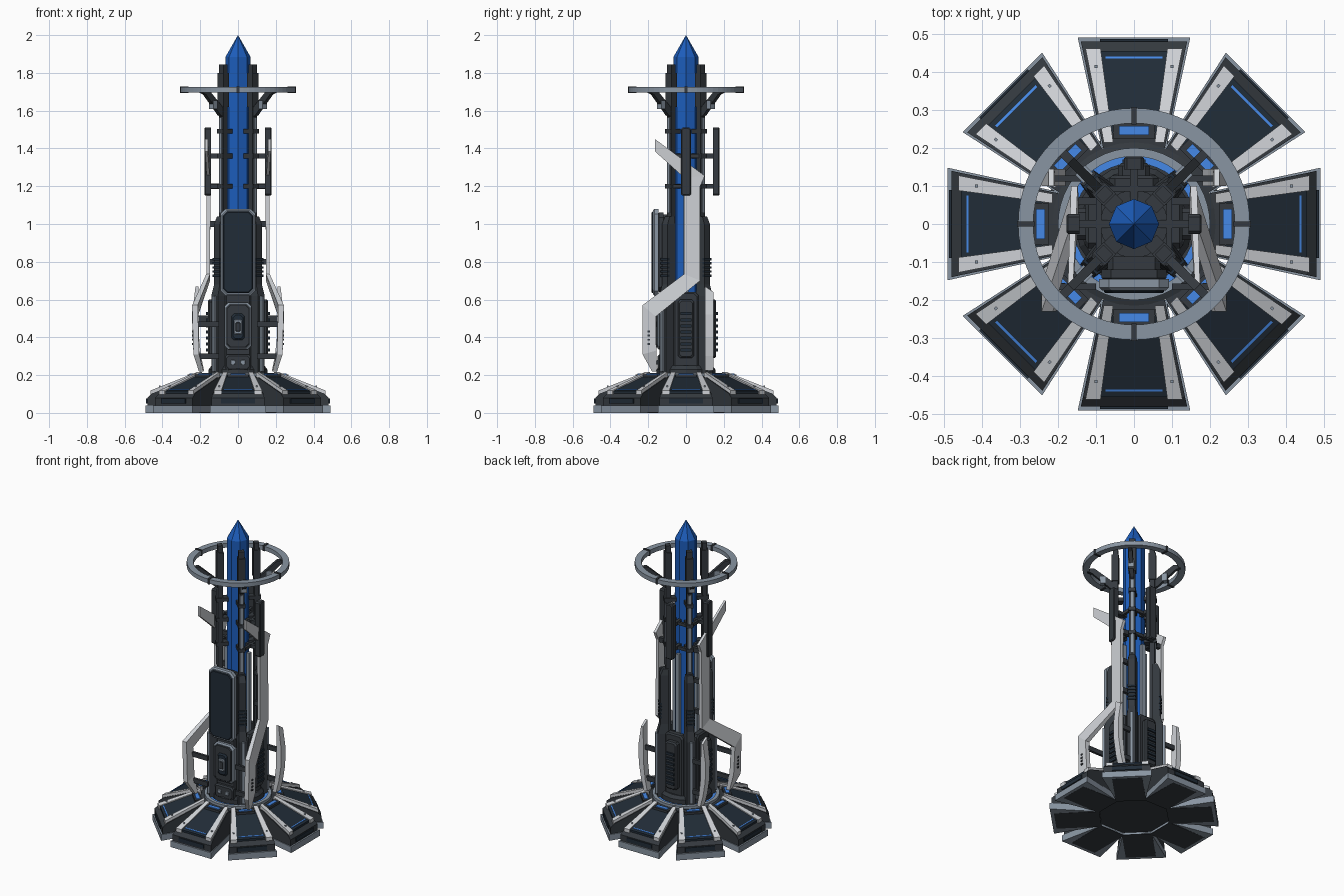
import bpy, bmesh, math
from mathutils import Matrix, Vector

if "Cube" in bpy.data.objects:
    bpy.data.objects.remove(bpy.data.objects["Cube"])

def mat(name, c):
    m = bpy.data.materials.new(name)
    m.diffuse_color = (*c, 1)
    m.use_nodes = True
    m.node_tree.nodes["Principled BSDF"].inputs["Base Color"].default_value = m.diffuse_color
    return m

DARK = mat("dark_metal", (.035, .042, .05))
NAVY = mat("navy_panel", (.015, .025, .038))
BLUE = mat("crystal_blue", (.012, .11, .5))
GLOW = mat("glow_blue", (.06, .25, .8))
WHITE = mat("white_armour", (.62, .64, .67))
STEEL = mat("steel_trim", (.25, .3, .36))

def loft(name, rings, m, ang=0, closed=False):
    """Skin through point rings; local x points outward and is turned by ang degrees."""
    bm = bmesh.new()
    rot = Matrix.Rotation(math.radians(ang), 3, 'Z')
    vs = [[bm.verts.new(rot @ Vector(p)) for p in r] for r in rings]
    n = len(rings[0])
    pairs = list(zip(vs, vs[1:])) + ([(vs[-1], vs[0])] if closed else [])
    for a, b in pairs:
        for i in range(n):
            j = (i + 1) % n
            bm.faces.new((a[i], a[j], b[j], b[i]))
    if not closed:
        bm.faces.new(vs[0])
        bm.faces.new(vs[-1])
    bmesh.ops.recalc_face_normals(bm, faces=bm.faces)
    me = bpy.data.meshes.new(name)
    bm.to_mesh(me)
    bm.free()
    me.materials.append(m)
    ob = bpy.data.objects.new(name, me)
    bpy.context.collection.objects.link(ob)
    return ob

def box(name, x, y, z, m, ang=0):
    return loft(name, [[(x[0], y[0], k), (x[1], y[0], k), (x[1], y[1], k), (x[0], y[1], k)] for k in z], m, ang)

def lathe(name, prof, m, n=8, z_rings=True):
    """Solid of revolution: stacked rings, or a closed hoop when z_rings is False."""
    angs = [2 * math.pi * i / n for i in range(n)]
    if z_rings:
        return loft(name, [[(r * math.cos(a), r * math.sin(a), z) for a in angs] for r, z in prof], m)
    return loft(name, [[(r * math.cos(a), r * math.sin(a), z) for r, z in prof] for a in angs], m, closed=True)

def panel(name, w, z0, z1, c, x0, x1, m, ang, bev=.008):
    """Chamfered upright panel facing outward, with a bevelled front edge."""
    def ring(x, d):
        a, b, t = w - d, z0 + d, z1 - d
        return [(x, -a, b + c), (x, -a + c, b), (x, a - c, b), (x, a, b + c),
                (x, a, t - c), (x, a - c, t), (x, -a + c, t), (x, -a, t - c)]
    return loft(name, [ring(x0, 0), ring(x1 - bev, 0), ring(x1, bev)], m, ang)

def half_w(r): return .0415 + .2172 * r          # foot half width at radius r
def slope(r): return .2 - (r - .24) * .085 / .215   # foot top height at radius r

def slab(name, r0, r1, u0, u1, lo, hi, m, ang):
    """Strip lying on the sloping foot top."""
    rings = []
    for r in (r0, r1):
        a, b, z = u0 * half_w(r), u1 * half_w(r), slope(r)
        rings.append([(r, a, z + lo), (r, b, z + lo), (r, b, z + hi), (r, a, z + hi)])
    return loft(name, rings, m, ang)

# Eight feet
for i in range(8):
    a = 45 * i - 90
    def ring(r, zs, k): return [(r, s * (half_w(r) - k), z) for s, z in ((-1, zs[0]), (1, zs[0]), (1, zs[1]), (-1, zs[1]))]
    loft(f"foot_plate_{i}", [ring(.2, (.003, .04), 0), ring(.49, (0, .04), 0)], STEEL, a)
    box(f"foot_underside_{i}", (.2, .47), (-.09, .09), (0, .01), DARK, a)
    loft(f"foot_body_{i}", [ring(.18, (.03, .188), .004), ring(.24, (.03, .188), .004),
                            ring(.455, (.03, .103), .006), ring(.48, (.03, .08), .006)], DARK, a)
    slab(f"foot_panel_{i}", .24, .455, -.62, .62, -.015, .001, NAVY, a)
    for s in (-1, 1):
        slab(f"foot_rail_{i}", .215, .462, s * .62, s * .9, -.02, .007, WHITE, a)
        box(f"foot_bolt_{i}", (.41, .418), (s * .1 - .004, s * .1 + .004), (.13, .145), STEEL, a)
    slab(f"foot_light_{i}", .435, .441, -.55, .55, -.01, .004, GLOW, a)
    box(f"foot_front_grille_{i}", (.47, .486), (-.09, .09), (.05, .075), NAVY, a)
    box(f"foot_lamp_housing_{i}", (.225, .268), (-.055, .055), (.17, .204), DARK, a)
    box(f"foot_lamp_{i}", (.234, .258), (-.04, .04), (.2, .209), GLOW, a)

# Hub
lathe("hub", [(.215, .015), (.215, .19), (.2, .195)], DARK, 32)
lathe("hub_rim", [(.2, .18), (.2, .212), (.178, .212), (.178, .18)], STEEL, 48, False)
lathe("hub_glow_ring", [(.178, .18), (.178, .206), (.16, .206), (.16, .18)], GLOW, 48, False)
lathe("hub_collar", [(.155, .19), (.155, .23), (.14, .25), (.09, .25), (.09, .29)], DARK, 16)

# Crystal core
lathe("crystal", [(.06, .2), (.066, .3), (.066, 1.885), (.0005, 2.0)], BLUE, 8)

# Halo ring with joints
halo = lathe("halo_ring", [(.265, 1.697), (.305, 1.697), (.305, 1.725), (.265, 1.725)], STEEL, 64, False)
for i in range(4):
    box(f"halo_joint_{i}", (.262, .308), (-.007, .007), (1.693, 1.729), DARK, 90 * i)

# Four diagonal posts with halo arms
for i in range(4):
    a = 45 + 90 * i
    box(f"post_{i}", (.095, .125), (-.018, .018), (.2, 1.845), DARK, a)
    box(f"post_trim_{i}", (.122, .13), (-.008, .008), (1.06, 1.56), STEEL, a)
    box(f"post_cap_{i}", (.09, .132), (-.023, .023), (1.62, 1.8), DARK, a)
    arm = [(.115, 1.565), (.14, 1.575), (.25, 1.685), (.28, 1.697), (.28, 1.715), (.235, 1.715), (.115, 1.61)]
    loft(f"halo_arm_{i}", [[(r, y, z) for r, z in arm] for y in (-.012, .012)], DARK, a)
    box(f"halo_clamp_{i}", (.17, .2), (-.018, .018), (1.61, 1.655), STEEL, a)
    # lower column, rod and clamps
    loft(f"column_{i}", [[(.11, -k, z), (r, -k * .7, z), (r, k * .7, z), (.11, k, z)] for z, r, k in
                         ((.2, .175, .036), (.62, .175, .036), (.68, .158, .03), (1.0, .158, .03), (1.04, .14, .025))], DARK, a)
    box(f"column_rod_{i}", (.17, .187), (-.009, .009), (.22, .62), STEEL, a)
    for k in range(5):
        box(f"column_rib_{i}_{k}", (.15, .164), (-.026, .026), (.72 + k * .022, .732 + k * .022), NAVY, a)
    for z in (1.2, 1.36, 1.49):
        box(f"post_clamp_{i}", (.062, .135), (-.022, .022), (z - .012, z + .012), DARK, a)

# Floating bars and vent panels on left, right and back
for side, a in (("right", 0), ("back", 90), ("left", 180)):
    panel(f"{side}_bar", .026, 1.15, 1.51, .008, .143, .178, DARK, a, .005)
    for z in (1.2, 1.36):
        box(f"{side}_bar_arm", (.06, .15), (-.01, .01), (z - .012, z + .012), DARK, a)
        box(f"{side}_bar_bridge", (.085, .1), (-.075, .075), (z - .01, z + .01), DARK, a)
    panel(f"{side}_vent_backing", .065, .21, .64, .015, .09, .128, DARK, a)
    panel(f"{side}_vent_panel", .042, .29, .6, .012, .12, .16, DARK, a)
    for k in range(7):
        box(f"{side}_vent_slat_{k}", (.15, .17), (-.03, .03), (.325 + .032 * k, .341 + .032 * k), NAVY, a)
    box(f"{side}_cable_guide", (.07, .09), (-.012, .012), (.6, 1.15), STEEL, a)

# Front panels
F = -90
panel("front_spine", .07, .21, 1.05, .015, .085, .128, DARK, F)
panel("upper_panel_back", .085, .64, 1.06, .025, .12, .15, DARK, F)
panel("upper_panel_frame", .092, .62, 1.08, .026, .145, .175, STEEL, F)
panel("upper_panel_face", .079, .635, 1.065, .022, .165, .182, NAVY, F, .004)
panel("lower_panel_frame", .072, .335, .585, .02, .12, .152, STEEL, F)
panel("lower_panel_face", .062, .346, .574, .018, .14, .158, DARK, F, .004)
panel("lower_panel_core", .034, .385, .525, .012, .15, .168, NAVY, F)
panel("lower_panel_window_frame", .022, .415, .495, .008, .16, .173, STEEL, F, .004)
panel("lower_panel_window", .013, .43, .48, .004, .165, .177, DARK, F, .003)
panel("lock_box", .068, .225, .31, .012, .12, .15, DARK, F)
for s in (-1, 1):
    panel("lock_lamp", .012, .255, .28, .004, .14, .155, STEEL, F, .002) .location.x = s * .027

# Side armour: zigzag front fins and short rear petals, rows = x, thickness, edge a, edge b in (y, z)
fin = [(.207, .025, (-.18, .22), (-.155, .22)), (.236, .03, (-.23, .31), (-.157, .33)),
       (.243, .03, (-.23, .57), (-.16, .51)), (.168, .02, (-.01, .735), (.075, .70)),
       (.166, .02, (-.01, 1.2), (.075, 1.2)), (.166, .018, (-.01, 1.245), (.1, 1.255)),
       (.174, .014, (-.165, 1.385), (-.165, 1.45))]
petal = [(x, t, (.1, z), (.145, z - d)) for x, t, z, d in
         ((.205, .025, .225, 0), (.225, .03, .3, 0), (.241, .035, .4, 0), (.243, .035, .52, 0), (.225, .015, .67, .03))]
for side, s in (("right", 1), ("left", -1)):
    for label, rows in (("front_fin", fin), ("rear_petal", petal)):
        loft(f"{side}_{label}", [[(s * x, *p), (s * x, *q), (s * (x - t), *q), (s * (x - t), *p)]
                                 for x, t, p, q in rows], WHITE)
    for k in range(4):
        box(f"{side}_fin_slot_{k}", (s * .22, s * .244), (-.203, -.19), (.36 + k * .022, .37 + k * .022), DARK)
    # brackets that tie the armour to the columns
    for y, z in ((-.165, .3), (-.165, .47), (.12, .3), (.12, .5)):
        box(f"{side}_armour_bracket", (s * .1, s * .22), (y - .008, y + .008), (z - .015, z + .015), DARK)
    for z in (.8, 1.0, 1.2):
        box(f"{side}_fin_bracket", (s * .08, s * .155), (.05, .07), (z - .015, z + .015), DARK)
